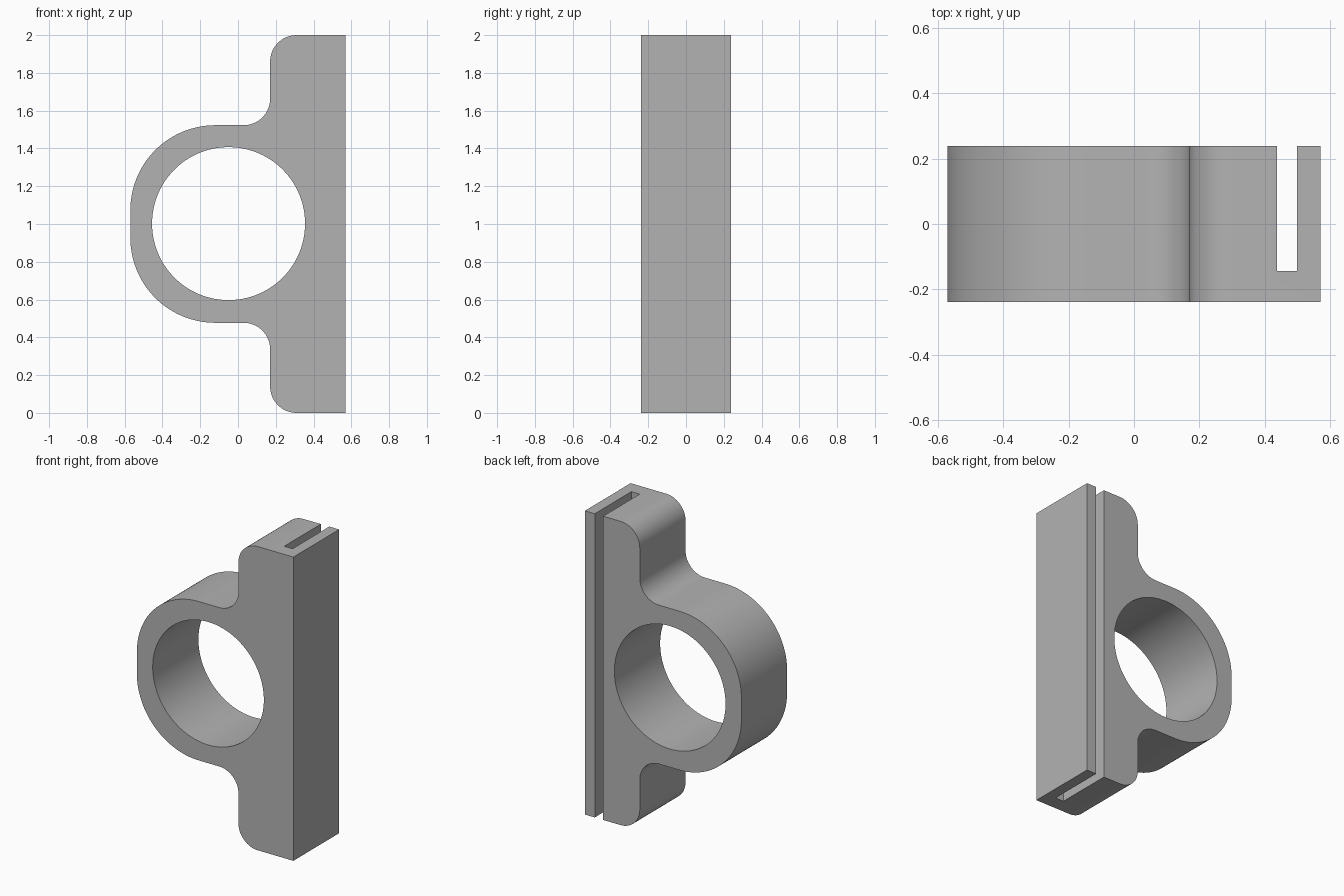
import bpy, bmesh
from math import sin, cos, pi, radians
from mathutils import Vector

cube = bpy.data.objects.get("Cube")
if cube:
    bpy.data.objects.remove(cube, do_unlink=True)

HALF_DEPTH = 0.238
HALF_WIDTH = 0.57
MID = 1.0

grey = bpy.data.materials.new("plain grey")
grey.use_nodes = True
grey.diffuse_color = (0.45, 0.45, 0.45, 1)
grey.node_tree.nodes["Principled BSDF"].inputs["Base Color"].default_value = (0.45, 0.45, 0.45, 1)


def prism(name, outline, y0, y1):
    """Extrude an x-z outline from y0 to y1."""
    bm = bmesh.new()
    face = bm.faces.new([bm.verts.new((x, y0, z)) for x, z in outline])
    grown = bmesh.ops.extrude_face_region(bm, geom=[face])["geom"]
    moved = [g for g in grown if isinstance(g, bmesh.types.BMVert)]
    bmesh.ops.translate(bm, verts=moved, vec=Vector((0, y1 - y0, 0)))
    bmesh.ops.recalc_face_normals(bm, faces=bm.faces[:])
    mesh = bpy.data.meshes.new(name)
    bm.to_mesh(mesh)
    bm.free()
    mesh.materials.append(grey)
    obj = bpy.data.objects.new(name, mesh)
    bpy.context.collection.objects.link(obj)
    return obj


def arc(cx, cz, r, start, end, steps):
    angles = [radians(start + (end - start) * i / steps) for i in range(steps + 1)]
    return [(cx + r * cos(a), cz + r * sin(a)) for a in angles]


# Upper half of the outline: plate corner, fillet, then ring wall
step_x, ring_top, r, big = 0.17, 1.523, 0.14, 0.45
upper = [(HALF_WIDTH, 2.0)]
upper += arc(step_x + r, 2.0 - r, r, 90, 180, 16)
upper += arc(step_x - r, ring_top + r, r, 0, -90, 16)
upper += arc(-HALF_WIDTH + big, ring_top - big, big, 90, 180, 40)
lower = [(x, 2 * MID - z) for x, z in reversed(upper)]
bracket = prism("ring_bracket", upper + lower, -HALF_DEPTH, HALF_DEPTH)

# Cutters: round bore, and the slot open at the back and both ends
bore = prism("bore_cutter", arc(-0.05, MID + 0.002, 0.405, 0, 360, 96)[:-1], -0.5, 0.5)
slot = prism("slot_cutter", [(0.437, -0.1), (0.498, -0.1), (0.498, 2.1), (0.437, 2.1)], -0.143, 0.5)

bpy.ops.object.select_all(action="DESELECT")
bpy.context.view_layer.objects.active = bracket
bracket.select_set(True)
for cutter in (bore, slot):
    cutter.hide_render = True
    mod = bracket.modifiers.new(cutter.name, "BOOLEAN")
    mod.operation = "DIFFERENCE"
    mod.solver = "EXACT"
    mod.object = cutter
    bpy.ops.object.modifier_apply(modifier=mod.name)
    bpy.data.objects.remove(cutter, do_unlink=True)

bpy.ops.object.shade_smooth_by_angle(angle=radians(30))
